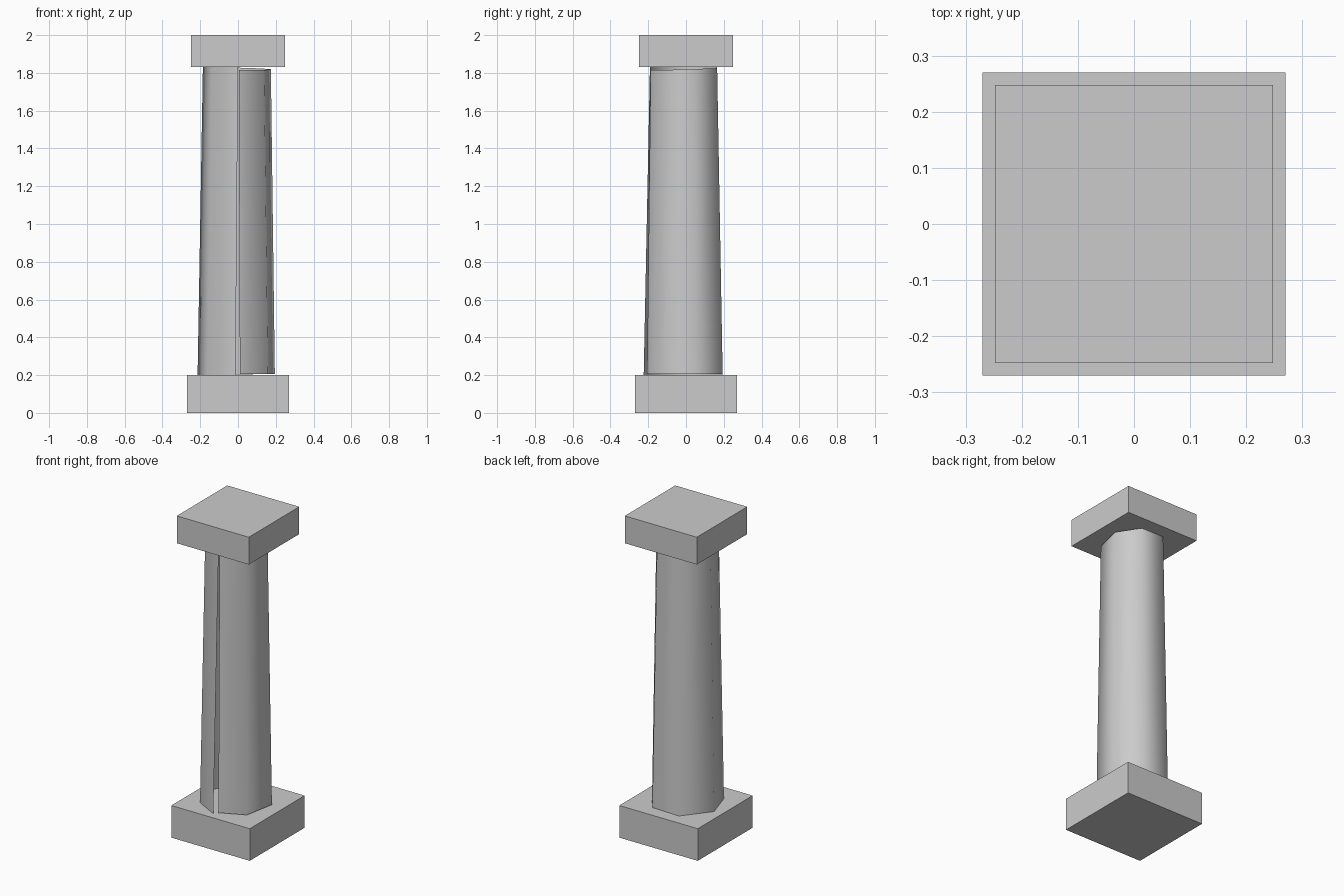
import bpy, bmesh
from math import radians

if "Cube" in bpy.data.objects:
    bpy.data.objects.remove(bpy.data.objects["Cube"])


def block(name, half, z0, z1):
    bpy.ops.mesh.primitive_cube_add(size=1, location=(0, 0, (z0 + z1) / 2))
    ob = bpy.context.object
    ob.name = name
    ob.scale = (half * 2, half * 2, z1 - z0)
    bpy.ops.object.transform_apply(location=False, rotation=False, scale=True)


# Square base and capital slabs
block("base", 0.27, 0.0, 0.2)
block("capital", 0.248, 1.83, 2.0)

# Shaft: open seven-sided sheet that curls round, leaving a narrow slit in front
# (bottom x, y), (top x, y), bottom z, top z
profile = [
    ((0.010, -0.206), (0.004, -0.187), 0.205, 1.815),
    ((0.158, -0.138), (0.138, -0.124), 0.205, 1.815),
    ((0.195, 0.055), (0.174, 0.043), 0.205, 1.82),
    ((0.096, 0.194), (0.084, 0.165), 0.205, 1.825),
    ((-0.086, 0.192), (-0.076, 0.163), 0.2, 1.83),
    ((-0.214, 0.030), (-0.186, 0.025), 0.2, 1.83),
    ((-0.160, -0.145), (-0.138, -0.126), 0.2, 1.83),
    ((-0.013, -0.224), (0.000, -0.191), 0.2, 1.83),
]
bm = bmesh.new()
low = [bm.verts.new((*b, z0)) for b, t, z0, z1 in profile]
high = [bm.verts.new((*t, z1)) for b, t, z0, z1 in profile]
for i in range(len(profile) - 1):
    bm.faces.new((low[i], low[i + 1], high[i + 1], high[i]))
mesh = bpy.data.meshes.new("shaft")
bm.to_mesh(mesh)
bm.free()
shaft = bpy.data.objects.new("shaft", mesh)
bpy.context.collection.objects.link(shaft)
bpy.ops.object.select_all(action='DESELECT')
shaft.select_set(True)
bpy.context.view_layer.objects.active = shaft
bpy.ops.object.shade_smooth_by_angle(angle=radians(70))
